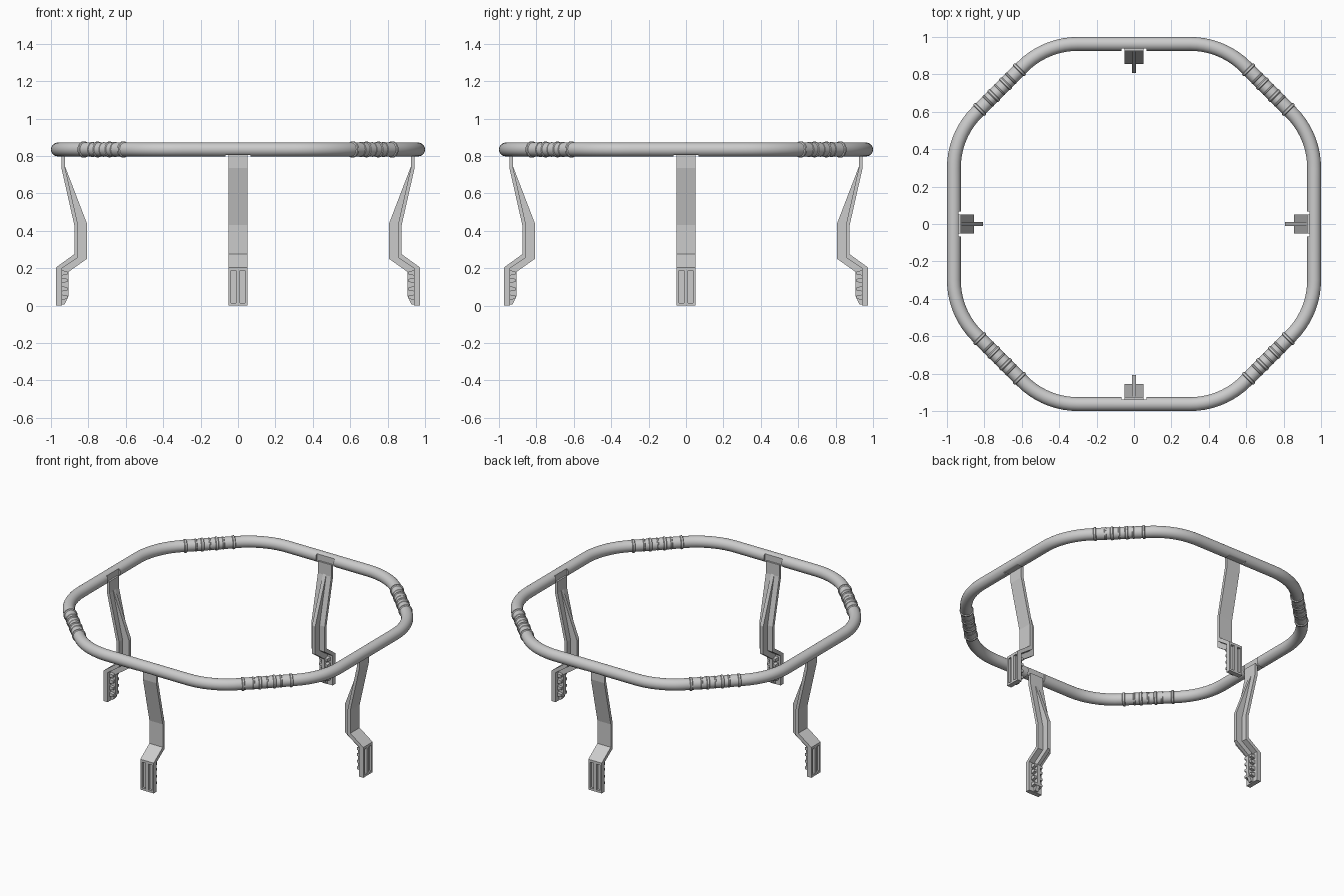
import bpy, bmesh, math
from mathutils import Vector, Matrix

if "Cube" in bpy.data.objects:
    bpy.data.objects.remove(bpy.data.objects["Cube"])

R, Z, TUBE = 0.963, 0.835, 0.037      # rim centre offset, height, tube radius
NOTCH = 0.066                          # half width of the leg seat in the rim


def finish(name, bm, smooth=False):
    bmesh.ops.recalc_face_normals(bm, faces=bm.faces)
    me = bpy.data.meshes.new(name)
    bm.to_mesh(me)
    bm.free()
    ob = bpy.data.objects.new(name, me)
    bpy.context.collection.objects.link(ob)
    if smooth:
        bpy.ops.object.select_all(action='DESELECT')
        ob.select_set(True)
        bpy.context.view_layer.objects.active = ob
        bpy.ops.object.shade_smooth_by_angle(angle=math.radians(35))
    return ob


def bridge(bm, a, b):
    for i in range(len(a)):
        j = (i + 1) % len(a)
        bm.faces.new((a[i], a[j], b[j], b[i]))


def prism(bm, profile, y0, y1):
    """Extrude an (x, z) outline from y0 to y1."""
    a = [bm.verts.new((x, y0, z)) for x, z in profile]
    b = [bm.verts.new((x, y1, z)) for x, z in profile]
    bridge(bm, a, b)
    bm.faces.new(a)
    bm.faces.new(b)


def box(bm, x0, x1, y0, y1, z0, z1):
    prism(bm, [(x0, z0), (x1, z0), (x1, z1), (x0, z1)], y0, y1)


# Rim: rounded octagon tube with flat seats cut where the legs meet it
N, ARC, HALF, BEND = 24, 9, 0.30, 0.42
quarter = [(R, t, 0.0, abs(t) < NOTCH)
           for t in (-NOTCH - 0.0005, -NOTCH + 0.0005, NOTCH - 0.0005, NOTCH + 0.0005)]
arc = [(R - BEND + BEND * math.cos(a), HALF + BEND * math.sin(a), a, False)
       for a in (math.pi / 4 * i / ARC for i in range(ARC + 1))]
quarter += arc + [(y, x, math.pi / 2 - a, False) for x, y, a, _ in reversed(arc)]

bm = bmesh.new()
loops = []
for k in range(4):
    rot = Matrix.Rotation(k * math.pi / 2, 3, 'Z')
    for x, y, a, seat in quarter:
        loop = []
        for i in range(N):
            p = 2 * math.pi * i / N
            c = TUBE * math.cos(p)
            v = Vector((x + c * math.cos(a), y + c * math.sin(a), Z + TUBE * math.sin(p)))
            if seat:
                v.x, v.z = max(v.x, 0.937), max(v.z, 0.806)
            loop.append(bm.verts.new(rot @ v))
        loops.append(loop)
for i in range(len(loops)):
    bridge(bm, loops[i - 1], loops[i])
finish("rim", bm, True)

# Ribbed couplings at the middle of each diagonal
sleeve = [(-0.165, 0.036)]
for s, w, r in ((-0.15, 0.009, 0.043), (-0.085, 0.006, 0.040), (-0.045, 0.010, 0.042), (0, 0.005, 0.039),
                (0.045, 0.010, 0.042), (0.085, 0.006, 0.040), (0.15, 0.009, 0.043)):
    sleeve += [(s - w, 0.0375), (s - w * 0.6, r), (s + w * 0.6, r), (s + w, 0.0375)]
sleeve.append((0.165, 0.036))
MID = 0.7185
for k in range(4):
    bm = bmesh.new()
    prev = None
    for s, r in sleeve:
        loop = [bm.verts.new((MID * math.sqrt(2) + r * math.cos(2 * math.pi * i / N), s,
                              Z + r * math.sin(2 * math.pi * i / N))) for i in range(N)]
        if prev:
            bridge(bm, prev, loop)
        else:
            bm.faces.new(loop)
        prev = loop
    bm.faces.new(prev)
    bm.transform(Matrix.Rotation(math.pi / 4 + k * math.pi / 2, 4, 'Z'))
    finish(f"rim_coupling_{k + 1}", bm, True)

# Legs: bent strap, stiffening rib on the inside, framed foot with teeth
strap = [(0.944, 0.82), (0.944, 0.735), (0.875, 0.43), (0.875, 0.275), (0.972, 0.205), (0.972, 0.188),
         (0.956, 0.188), (0.956, 0.0), (0.940, 0.0), (0.940, 0.200), (0.855, 0.258), (0.855, 0.43),
         (0.925, 0.74), (0.925, 0.82)]
rib = [(0.930, 0.75), (0.860, 0.43), (0.860, 0.262), (0.945, 0.202), (0.945, 0.005), (0.928, 0.005),
       (0.907, 0.05), (0.907, 0.18), (0.808, 0.25), (0.808, 0.44), (0.925, 0.745)]
for k, name in enumerate(("right_leg", "back_leg", "left_leg", "front_leg")):
    bm = bmesh.new()
    prism(bm, strap, -0.05, 0.05)
    prism(bm, rib, -0.012, 0.012)
    # foot frame
    for y0, y1 in ((-0.05, -0.038), (-0.012, 0.012), (0.038, 0.05)):
        box(bm, 0.950, 0.972, y0, y1, 0.0, 0.19)
    box(bm, 0.950, 0.972, -0.045, 0.045, 0.0, 0.014)
    # inner teeth
    for z in (0.045, 0.09, 0.135, 0.175):
        prism(bm, [(0.942, z - 0.014), (0.942, z + 0.014), (0.912, z + 0.008), (0.912, z - 0.008)],
              -0.032, 0.032)
    bm.transform(Matrix.Rotation(k * math.pi / 2, 4, 'Z'))
    finish(name, bm)
